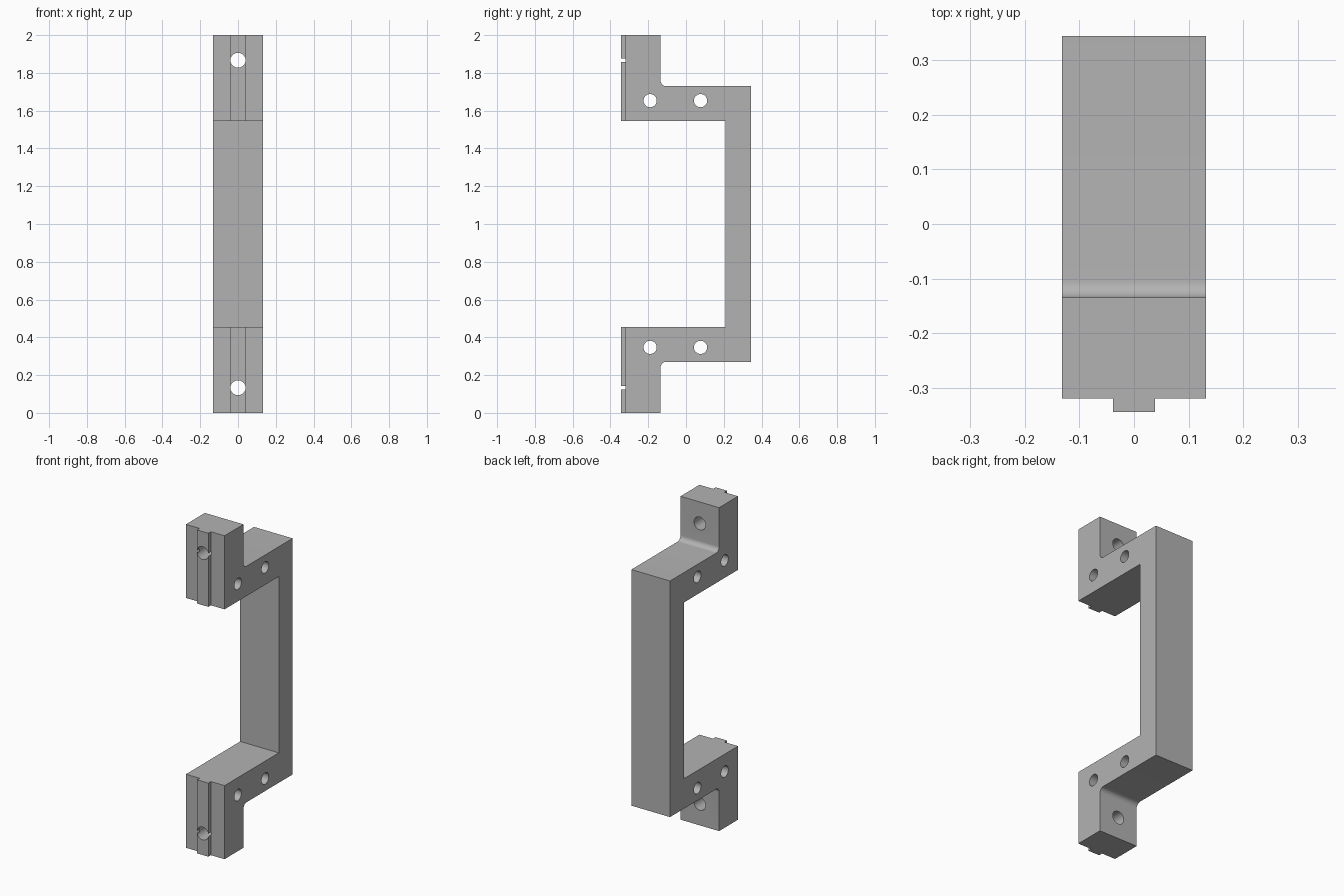
import bpy, bmesh, math
from mathutils import Matrix, Vector

cube = bpy.data.objects.get("Cube")
if cube:
    bpy.data.objects.remove(cube, do_unlink=True)

HALF_W = 0.132
MID_Z = 1.0

grey = bpy.data.materials.new("plain grey")
grey.use_nodes = True
GREY = (0.45, 0.45, 0.45, 1)
grey.diffuse_color = GREY
grey.node_tree.nodes["Principled BSDF"].inputs["Base Color"].default_value = GREY


def add_object(name, bm):
    bmesh.ops.recalc_face_normals(bm, faces=bm.faces)
    mesh = bpy.data.meshes.new(name)
    bm.to_mesh(mesh)
    bm.free()
    mesh.materials.append(grey)
    obj = bpy.data.objects.new(name, mesh)
    bpy.context.collection.objects.link(obj)
    return obj


def extrude_profile(name, points, half_width):
    """Extrude a (y, z) outline symmetrically along x."""
    bm = bmesh.new()
    face = bm.faces.new([bm.verts.new((-half_width, y, z)) for y, z in points])
    out = bmesh.ops.extrude_face_region(bm, geom=[face])
    moved = [v for v in out["geom"] if isinstance(v, bmesh.types.BMVert)]
    bmesh.ops.translate(bm, verts=moved, vec=(2 * half_width, 0, 0))
    return add_object(name, bm)


def drill(name, centre, radius, axis):
    """Cylinder cutter along the x or y axis."""
    bm = bmesh.new()
    turn = Matrix.Rotation(math.pi / 2, 4, "Y" if axis == "x" else "X")
    bmesh.ops.create_cone(bm, cap_ends=True, segments=48, radius1=radius,
                          radius2=radius, depth=0.6,
                          matrix=Matrix.Translation(Vector(centre)) @ turn)
    return add_object(name, bm)


def combine(target, tool, operation):
    """Apply a boolean and remove the tool object."""
    mod = target.modifiers.new(operation, "BOOLEAN")
    mod.operation = operation
    mod.solver = "EXACT"
    mod.object = tool
    bpy.context.view_layer.objects.active = target
    bpy.ops.object.modifier_apply(modifier=mod.name)
    bpy.data.objects.remove(tool, do_unlink=True)


# Handle outline: lower half with rounded inner corner, mirrored for the top
R = 0.03
fillet = [(-0.135 + R - R * math.cos(a), 0.27 - R + R * math.sin(a))
          for a in (math.pi / 2 * i / 10 for i in range(11))]
lower = [(0.21, 0.455), (-0.32, 0.455), (-0.32, 0), (-0.135, 0)]
lower += fillet + [(0.345, 0.27)]
upper = [(y, 2 * MID_Z - z) for y, z in reversed(lower)]
handle = extrude_profile("handle", lower + upper, HALF_W)

# Locating ridges on the two mounting feet
for z0, z1 in ((0, 0.455), (1.545, 2)):
    box = [(-0.345, z0), (-0.29, z0), (-0.29, z1), (-0.345, z1)]
    combine(handle, extrude_profile("ridge", box, 0.0385), "UNION")

# Mounting holes through the feet and cross holes through the arms
for side in (-1, 1):
    z = MID_Z + side * 0.867
    combine(handle, drill("mount_hole", (0, -0.22, z), 0.0395, "y"), "DIFFERENCE")
    for y in (-0.19, 0.077):
        z = MID_Z + side * 0.653
        combine(handle, drill("cross_hole", (0, y, z), 0.035, "x"), "DIFFERENCE")

# Smooth the holes and fillets, keep the edges sharp
bpy.ops.object.select_all(action="DESELECT")
handle.select_set(True)
bpy.context.view_layer.objects.active = handle
bpy.ops.object.shade_smooth_by_angle(angle=math.radians(30))
